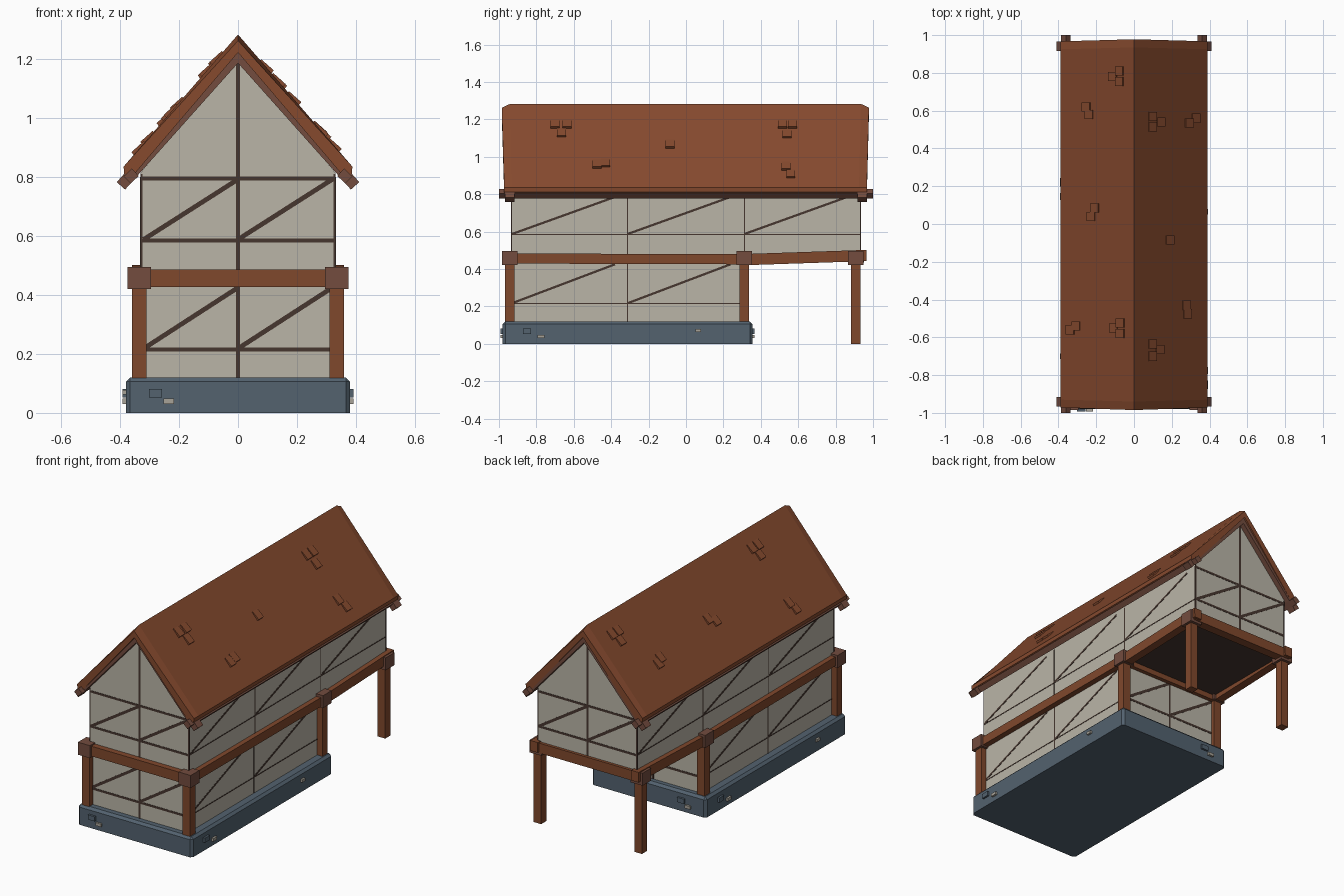
import bpy, bmesh, math
from mathutils import Vector, Matrix

if "Cube" in bpy.data.objects:
    bpy.data.objects.remove(bpy.data.objects["Cube"])


def mat(name, hexa):
    lin = []
    for i in (0, 2, 4):
        c = int(hexa[i:i + 2], 16) / 255
        lin.append(c / 12.92 if c <= 0.04045 else ((c + 0.055) / 1.055) ** 2.4)
    m = bpy.data.materials.new(name)
    m.diffuse_color = (*lin, 1)
    m.use_nodes = True
    m.node_tree.nodes["Principled BSDF"].inputs["Base Color"].default_value = m.diffuse_color
    return m


PLASTER = mat("beige plaster", "bab5a7")
TIMBER = mat("dark timber", "46362f")
BEAM = mat("brown beam", "80482c")
BLOCK = mat("dull brown block", "734c3e")
ROOF = mat("rust roof", "864a2e")
STONE = mat("blue grey stone", "53626f")
PALE = mat("pale stone", "a8a398")


def finish(bm, name, material):
    bmesh.ops.recalc_face_normals(bm, faces=bm.faces)
    me = bpy.data.meshes.new(name)
    bm.to_mesh(me)
    bm.free()
    me.materials.append(material)
    ob = bpy.data.objects.new(name, me)
    bpy.context.collection.objects.link(ob)
    return ob


def box(bm, x, y, z):
    """Box from (min, max) ranges."""
    c = [(a + b) / 2 for a, b in (x, y, z)]
    s = [b - a for a, b in (x, y, z)]
    bmesh.ops.create_cube(bm, size=1, matrix=Matrix.Translation(c) @ Matrix.Diagonal((*s, 1)))


def beam(bm, p, q, w, h, up=(0, 0, 1)):
    """Box from p to q, h thick along up and w across."""
    p, q = Vector(p), Vector(q)
    d = (q - p).normalized()
    side = d.cross(Vector(up)).normalized()
    top = side.cross(d)
    m = Matrix((d * (q - p).length, side * w, top * h)).transposed().to_4x4()
    bmesh.ops.create_cube(bm, size=1, matrix=Matrix.Translation((p + q) / 2) @ m)


def loft(bm, sections):
    """Closed solid through equal-length rings."""
    rings = [[bm.verts.new(v) for v in s] for s in sections]
    n = len(rings[0])
    for a, b in zip(rings, rings[1:]):
        for i in range(n):
            bm.faces.new((a[i], a[(i + 1) % n], b[(i + 1) % n], b[i]))
    bm.faces.new(rings[0])
    bm.faces.new(rings[-1])


# Stone base with chamfered top and corners
bm = bmesh.new()
box(bm, (-.38, .38), (-.98, .355), (0, .12))
bmesh.ops.bevel(bm, geom=[e for e in bm.edges if max(v.co.z for v in e.verts) > .06],
                offset=.014, segments=1, affect='EDGES')
finish(bm, "base", STONE)

# Raised stones on the base: u along each side as seen from outside
SIDES = {"front": ((1, 0), (0, -1)), "right": ((0, 1), (1, 0)),
         "back": ((-1, 0), (0, 1)), "left": ((0, -1), (-1, 0))}


def on_side(side, u, depth, z):
    (ux, uy), (nx, ny) = SIDES[side]
    return Vector((ux * u + nx * depth, uy * u + ny * depth, z))


def patch(bm, side, depth, u, z, w, h, t=.024):
    n = SIDES[side][1]
    beam(bm, on_side(side, u - w / 2, depth, z), on_side(side, u + w / 2, depth, z), h, t, (*n, 0))


blue, pale = bmesh.new(), bmesh.new()
for side, d, ub, up_ in (("front", .98, -.28, -.235), ("back", .355, .22, .265),
                         ("right", .38, -.85, -.775), ("left", .38, -.22, -.145)):
    patch(blue, side, d, ub, .067, .045, .028)
    patch(pale, side, d, up_, .039, .036, .018)
patch(pale, "right", .38, .065, .07, .03, .016)
patch(pale, "left", .38, .7, .07, .03, .016)
finish(blue, "raised_stones", STONE)
finish(pale, "pale_stones", PALE)

# Plaster walls
bm = bmesh.new()
box(bm, (-.325, .325), (-.935, .315), (.1, .47))
finish(bm, "lower_walls", PLASTER)
bm = bmesh.new()
gable = [(-.33, .46), (.33, .46), (.33, .815), (0, 1.205), (-.33, .815)]
loft(bm, [[(x, y, z) for x, z in gable] for y in (-.935, .935)])
finish(bm, "upper_walls", PLASTER)
bm = bmesh.new()
box(bm, (-.328, .328), (.317, .932), (.452, .461))
finish(bm, "overhang_floor", TIMBER)

# Thin timber framing lying on the walls
bm = bmesh.new()


def strip(side, depth, a, b, w):
    n = SIDES[side][1]
    beam(bm, on_side(side, a[0], depth, a[1]), on_side(side, b[0], depth, b[1]), w, .003, (*n, 0))


for side in ("front", "back"):
    low = .935 if side == "front" else .315
    for z in (.585, .795):
        strip(side, .935, (-.33, z), (.33, z), .013)
    strip(side, .935, (0, .47), (0, 1.19), .013)
    strip(side, low, (-.32, .215), (.32, .215), .013)
    strip(side, low, (0, .12), (0, .45), .013)
    for u in (-.327, .327):
        strip(side, .935, (u, .47), (u, .81), .007)
    for u in (-.32, 0):
        strip(side, .935, (u, .588), (u + .32, .792), .016)
        strip(side, low, (u, .218), (u + .32, .425), .016)
for side, s in (("right", 1), ("left", -1)):
    strip(side, .33, (-.935, .585), (.935, .585), .006)
    ends = sorted((-.935 * s, .315 * s))
    strip(side, .325, (ends[0], .215), (ends[1], .215), .006)
    for u in (-.932, -.312, .312, .932):
        strip(side, .33, (u, .47), (u, .8), .006)
    strip(side, .325, (-.312 * s, .12), (-.312 * s, .45), .006)
    for u in (-.93, -.312, .312):
        strip(side, .33, (u, .587), (u + .55, .785), .012)
    for u in ((-.93, -.312) if s > 0 else (-.312, .312)):
        strip(side, .325, (u, .217), (u + .55, .425), .012)
finish(bm, "wall_timbers", TIMBER)

# Posts, horizontal beams and corner blocks
posts, beams, blocks = bmesh.new(), bmesh.new(), bmesh.new()
for s in (-1, 1):
    x = .335 * s
    for y, z0 in ((-.943, .11), (.312, .11), (.907, 0)):
        box(posts, (x - .025, x + .025), (y - .025, y + .025), (z0, .46))
        box(blocks, (x - .04, x + .04), (y - .041, y + .041), (.42, .495))
    beam(beams, (x, -.945, .456), (x, .312, .452), .05, .054)
    beam(beams, (x, .312, .45), (x, .965, .472), .05, .06)
for y, z in ((-.943, .457), (.312, .45), (.925, .465)):
    beam(beams, (-.35, y, z), (.35, y, z), .055, .06)
finish(posts, "posts", BEAM)
finish(beams, "floor_beams", BEAM)
finish(blocks, "joint_blocks", BLOCK)

# Roof slab, ridge dropping slightly at both ends
bm = bmesh.new()
sections = []
for ridge_y, eave_y, top in ((-.985, -.972, 1.262), (-.94, -.93, 1.283),
                             (.935, .925, 1.283), (.978, .967, 1.262)):
    sections.append([(0, ridge_y, top), (.388, eave_y, .835), (.386, eave_y, .812), (.36, eave_y, .8),
                     (0, ridge_y, 1.222),
                     (-.36, eave_y, .8), (-.386, eave_y, .812), (-.388, eave_y, .835)])
loft(bm, sections)
finish(bm, "roof", ROOF)

# Gable rafters and eave beams
rafters, eaves = bmesh.new(), bmesh.new()
for s in (-1, 1):
    for y in (-.942, .942):
        beam(rafters, (-.01 * s, y, 1.226), (.397 * s, y, .77), .05, .038)
    beam(eaves, (.362 * s, -1, .803), (.362 * s, 1, .803), .038, .034, (.7 * s, 0, .75))
finish(rafters, "gable_rafters", BLOCK)
finish(eaves, "eave_beams", BLOCK)

# Loose roof tiles: (x, y) centres
TILES = [(.095, -.70), (.095, -.635), (.135, -.665), (.095, .515), (.095, .57), (.14, .54),
         (.188, -.085), (.28, -.475), (.275, -.43), (.29, .535), (.325, .56),
         (-.075, .81), (-.075, .755), (-.11, .78), (-.235, .58), (-.25, .62), (-.225, .04), (-.205, .085),
         (-.07, -.525), (-.07, -.58), (-.105, -.55), (-.305, -.54), (-.335, -.56)]
bm = bmesh.new()
slope = -.448 / .388
for x, y in TILES:
    s = math.copysign(1, x)
    a, b = abs(x) - .02, abs(x) + .022
    beam(bm, (a * s, y, 1.28 + slope * a), (b * s, y, 1.291 + slope * b), .048, .014)
finish(bm, "roof_tiles", ROOF)
